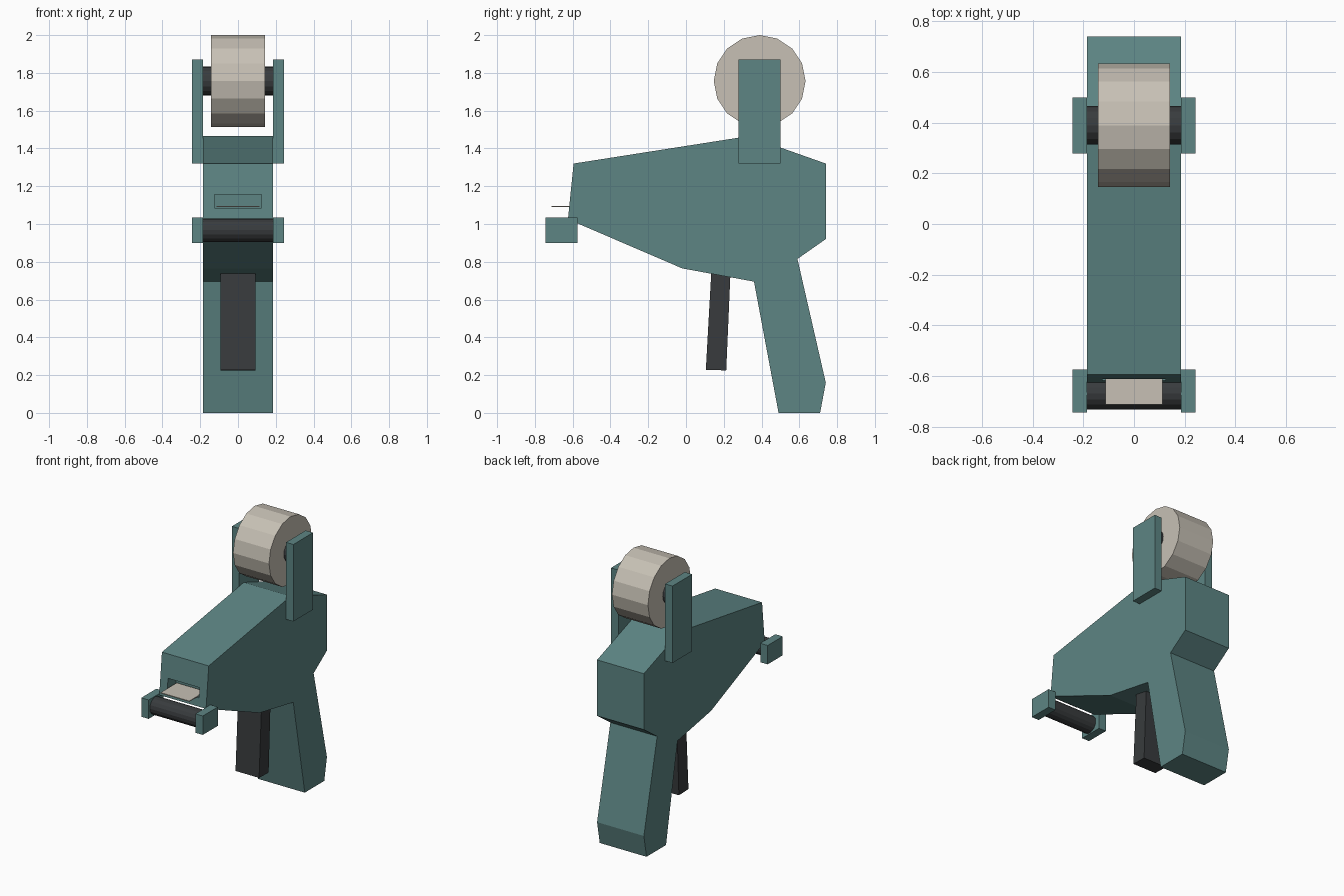
import bpy, bmesh, math
from mathutils import Matrix

if "Cube" in bpy.data.objects:
    bpy.data.objects.remove(bpy.data.objects["Cube"])


def material(name, rgb):
    m = bpy.data.materials.new(name)
    m.diffuse_color = (*rgb, 1)
    m.use_nodes = True
    m.node_tree.nodes["Principled BSDF"].inputs["Base Color"].default_value = m.diffuse_color
    return m


TEAL = material("teal", (0.11, 0.235, 0.23))
DARK = material("dark", (0.04, 0.044, 0.047))
CREAM = material("cream", (0.57, 0.53, 0.46))


def finish(bm, name, mat):
    bmesh.ops.recalc_face_normals(bm, faces=bm.faces[:])
    me = bpy.data.meshes.new(name)
    bm.to_mesh(me)
    bm.free()
    ob = bpy.data.objects.new(name, me)
    bpy.context.collection.objects.link(ob)
    me.materials.append(mat)
    return ob


def extrude_x(name, profile, x0, x1, mat):
    """Extrude a (y, z) outline from x0 to x1."""
    bm = bmesh.new()
    face = bm.faces.new([bm.verts.new((x0, y, z)) for y, z in profile])
    new = bmesh.ops.extrude_face_region(bm, geom=[face])["geom"]
    moved = [v for v in new if isinstance(v, bmesh.types.BMVert)]
    bmesh.ops.translate(bm, vec=(x1 - x0, 0, 0), verts=moved)
    return finish(bm, name, mat)


def box(name, x0, x1, y0, y1, z0, z1, mat):
    return extrude_x(name, [(y0, z0), (y1, z0), (y1, z1), (y0, z1)], x0, x1, mat)


def roller(name, y, z, r, half, sides, mat):
    bm = bmesh.new()
    turn = Matrix.Translation((0, y, z)) @ Matrix.Rotation(math.pi / 2, 4, 'Y')
    bmesh.ops.create_cone(bm, cap_ends=True, segments=sides, radius1=r,
                          radius2=r, depth=2 * half, matrix=turn)
    return finish(bm, name, mat)


# Body and handle in one outline
body = extrude_x("body", [
    (-0.595, 1.32), (0.33, 1.465), (0.74, 1.32), (0.74, 0.92), (0.59, 0.815),
    (0.74, 0.16), (0.71, 0), (0.49, 0), (0.36, 0.695), (-0.02, 0.765),
    (-0.625, 1.025)], -0.185, 0.185, TEAL)

# Label slot cut into the nose
cutter = box("slot_cutter", -0.125, 0.125, -0.8, -0.52, 1.085, 1.155, TEAL)
cutter.hide_render = True
mod = body.modifiers.new("slot", 'BOOLEAN')
mod.operation = 'DIFFERENCE'
mod.solver = 'EXACT'
mod.object = cutter
bpy.context.view_layer.objects.active = body
bpy.ops.object.modifier_apply(modifier="slot")
bpy.data.objects.remove(cutter)

# Label strip coming out of the slot
box("label_strip", -0.113, 0.113, -0.712, -0.53, 1.089, 1.095, CREAM)

# Trigger
extrude_x("trigger", [(0.105, 0.228), (0.213, 0.225), (0.238, 0.80), (0.137, 0.80)],
          -0.093, 0.093, DARK)

# Paired side brackets for the label roll and the front roller
for side, s in (("left", -1), ("right", 1)):
    box("roll_bracket_" + side, s * 0.185, s * 0.243, 0.278, 0.5, 1.32, 1.87, TEAL)
    box("roller_bracket_" + side, s * 0.185, s * 0.243, -0.745, -0.575, 0.9, 1.035, TEAL)

# Label roll, its axle and the front roller
roller("label_roll", 0.39, 1.757, 0.243, 0.142, 16, CREAM)
roller("roll_axle", 0.39, 1.757, 0.076, 0.19, 16, DARK)
roller("front_roller", -0.67, 0.968, 0.062, 0.19, 16, DARK)
